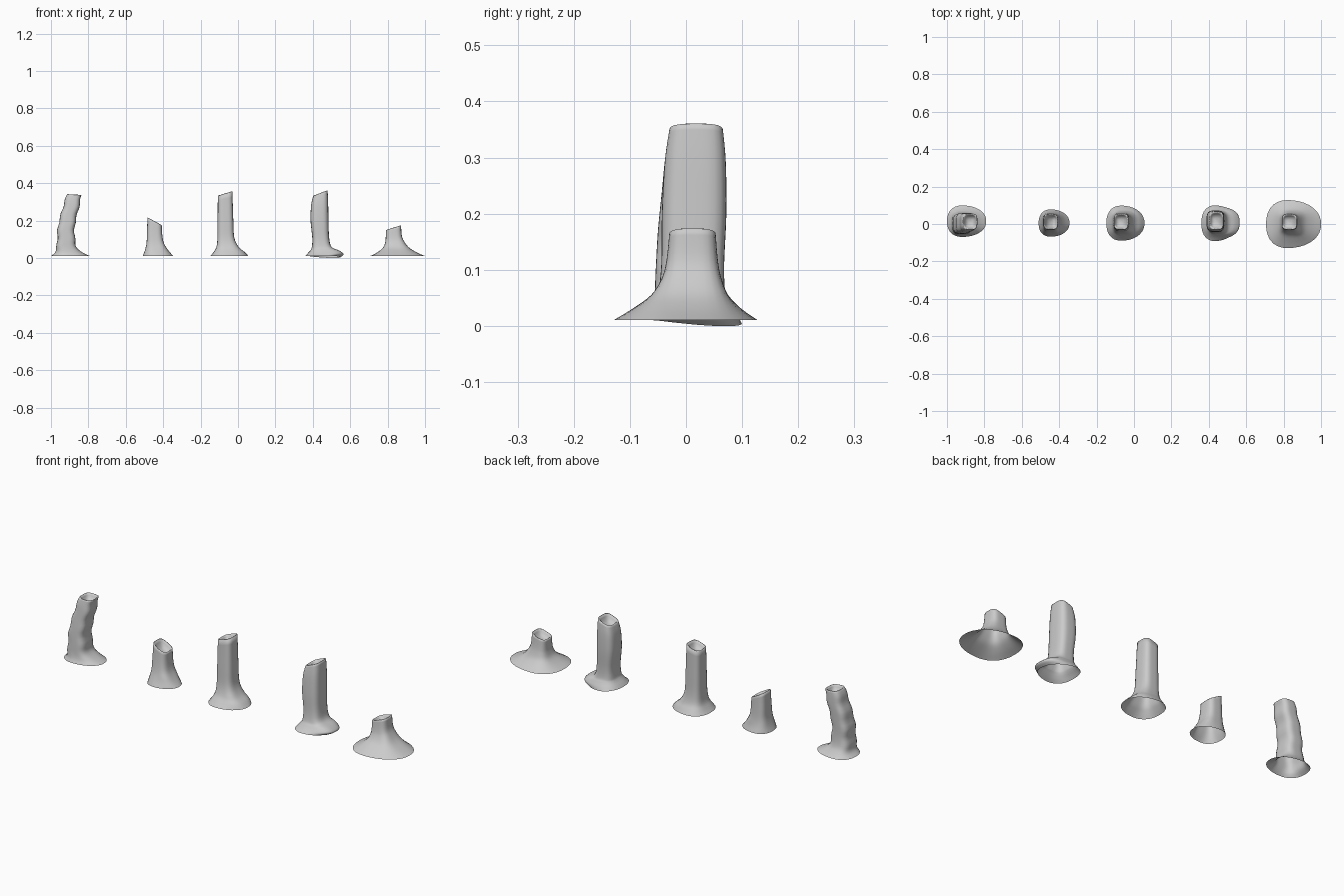
import bpy, bmesh
from math import cos, sin, pi

SIDES = 32
STEPS = 4


def catmull(a, b, c, d, t):
    return 0.5 * (2 * b + (c - a) * t + (2 * a - 5 * b + 4 * c - d) * t * t
                  + (3 * b - a - 3 * c + d) * t ** 3)


def smooth_rings(rings):
    """Fill in rings along the trunk with a smooth curve."""
    out = []
    n = len(rings)
    for i in range(n - 1):
        quad = [rings[max(0, min(n - 1, i + k))] for k in (-1, 0, 1, 2)]
        for s in range(STEPS):
            out.append([catmull(*v, s / STEPS) for v in zip(*quad)])
    return out + [list(rings[-1])]


def section(bm, x0, x1, y0, y1, power, taper, height):
    """Rounded-square ring; taper narrows the +x end, height(u, v) sets z."""
    verts = []
    for i in range(SIDES):
        a = 2 * pi * i / SIDES
        c, s = cos(a), sin(a)
        r = (abs(c) ** power + abs(s) ** power) ** (-1 / power)
        u, v = c * r, s * r
        x = (x0 + x1) / 2 + u * (x1 - x0) / 2
        y = (y0 + y1) / 2 + v * (1 - taper * u) * (y1 - y0) / 2
        verts.append(bm.verts.new((x, y, height(u, v))))
    return verts


def stump(name, rings, slope, wobble=0.0, sag=0.0, hollow=0.03):
    """rings: (z, x min, x max, y min, y max) from the flare up to the cut rim."""
    bm = bmesh.new()
    base, top = rings[0][0], rings[-1][0]
    loops = []
    for z, x0, x1, y0, y1 in smooth_rings(rings):
        t = (z - base) / (top - base)
        low = max(0, 1 - (z - base) / 0.05)
        dx = wobble * sin(z * 75) * (1 - low)

        def height(u, v, z=z, t=t, low=low):
            dip = sag * low * max(0, u * 0.6 + v * 0.7)
            return z + slope * u * max(0, t) ** 4 - dip
        loops.append(section(bm, x0 + dx, x1 + dx, y0, y1,
                             3.6 - 1.3 * low, 0.14 * low, height))

    # sunken cut face
    z, x0, x1, y0, y1 = rings[-1]
    cx, cy = (x0 + x1) / 2, (y0 + y1) / 2
    for k, drop in ((0.9, -0.002), (0.78, 0.3 * hollow), (0.62, 0.75 * hollow), (0.3, hollow)):
        loops.append(section(
            bm, cx + (x0 - cx) * k, cx + (x1 - cx) * k,
            cy + (y0 - cy) * k, cy + (y1 - cy) * k, 3.2, 0,
            lambda u, v, k=k, d=drop: z + slope * u * k - d))
    for a, b in zip(loops, loops[1:]):
        for i in range(SIDES):
            j = (i + 1) % SIDES
            bm.faces.new((a[i], a[j], b[j], b[i]))
    bm.faces.new(loops[-1])
    for f in bm.faces:
        f.smooth = True
    mesh = bpy.data.meshes.new(name)
    bm.to_mesh(mesh)
    bm.free()
    obj = bpy.data.objects.new(name, mesh)
    bpy.context.collection.objects.link(obj)
    return obj


# tall leaning stump
stump("leaning_stump", [
    (0.01, -1.0, -0.79, -0.068, 0.098),
    (0.028, -0.98, -0.83, -0.06, 0.08),
    (0.055, -0.97, -0.86, -0.056, 0.063),
    (0.10, -0.967, -0.872, -0.054, 0.056),
    (0.17, -0.962, -0.873, -0.05, 0.056),
    (0.24, -0.945, -0.858, -0.043, 0.058),
    (0.30, -0.927, -0.844, -0.037, 0.058),
    (0.337, -0.915, -0.838, -0.03, 0.056)], slope=-0.002, wobble=0.003)

# short slanted stump
stump("short_stump", [
    (0.01, -0.51, -0.345, -0.067, 0.077),
    (0.04, -0.498, -0.372, -0.054, 0.067),
    (0.08, -0.489, -0.396, -0.042, 0.06),
    (0.13, -0.487, -0.405, -0.035, 0.057),
    (0.194, -0.484, -0.407, -0.03, 0.055)], slope=0.0 - 0.021)

# tall straight stump
stump("tall_stump", [
    (0.01, -0.148, 0.056, -0.088, 0.097),
    (0.032, -0.13, 0.035, -0.07, 0.083),
    (0.06, -0.115, 0.003, -0.052, 0.068),
    (0.11, -0.11, -0.02, -0.04, 0.06),
    (0.20, -0.109, -0.025, -0.036, 0.058),
    (0.343, -0.108, -0.03, -0.03, 0.056)], slope=0.012)

# tall stump with a swollen, sagging root
stump("swollen_root_stump", [
    (0.01, 0.36, 0.545, -0.09, 0.098),
    (0.024, 0.372, 0.565, -0.075, 0.09),
    (0.042, 0.388, 0.54, -0.06, 0.078),
    (0.06, 0.395, 0.50, -0.05, 0.07),
    (0.11, 0.397, 0.487, -0.044, 0.068),
    (0.20, 0.388, 0.484, -0.043, 0.072),
    (0.29, 0.391, 0.482, -0.038, 0.071),
    (0.345, 0.402, 0.479, -0.03, 0.066)], slope=0.015, sag=0.011)

# low stump with a wide flare
stump("wide_stump", [
    (0.01, 0.706, 1.0, -0.127, 0.126),
    (0.03, 0.745, 0.955, -0.095, 0.098),
    (0.055, 0.775, 0.915, -0.062, 0.075),
    (0.085, 0.787, 0.89, -0.043, 0.063),
    (0.115, 0.79, 0.876, -0.035, 0.057),
    (0.16, 0.79, 0.872, -0.03, 0.053)], slope=0.013, hollow=0.025)
